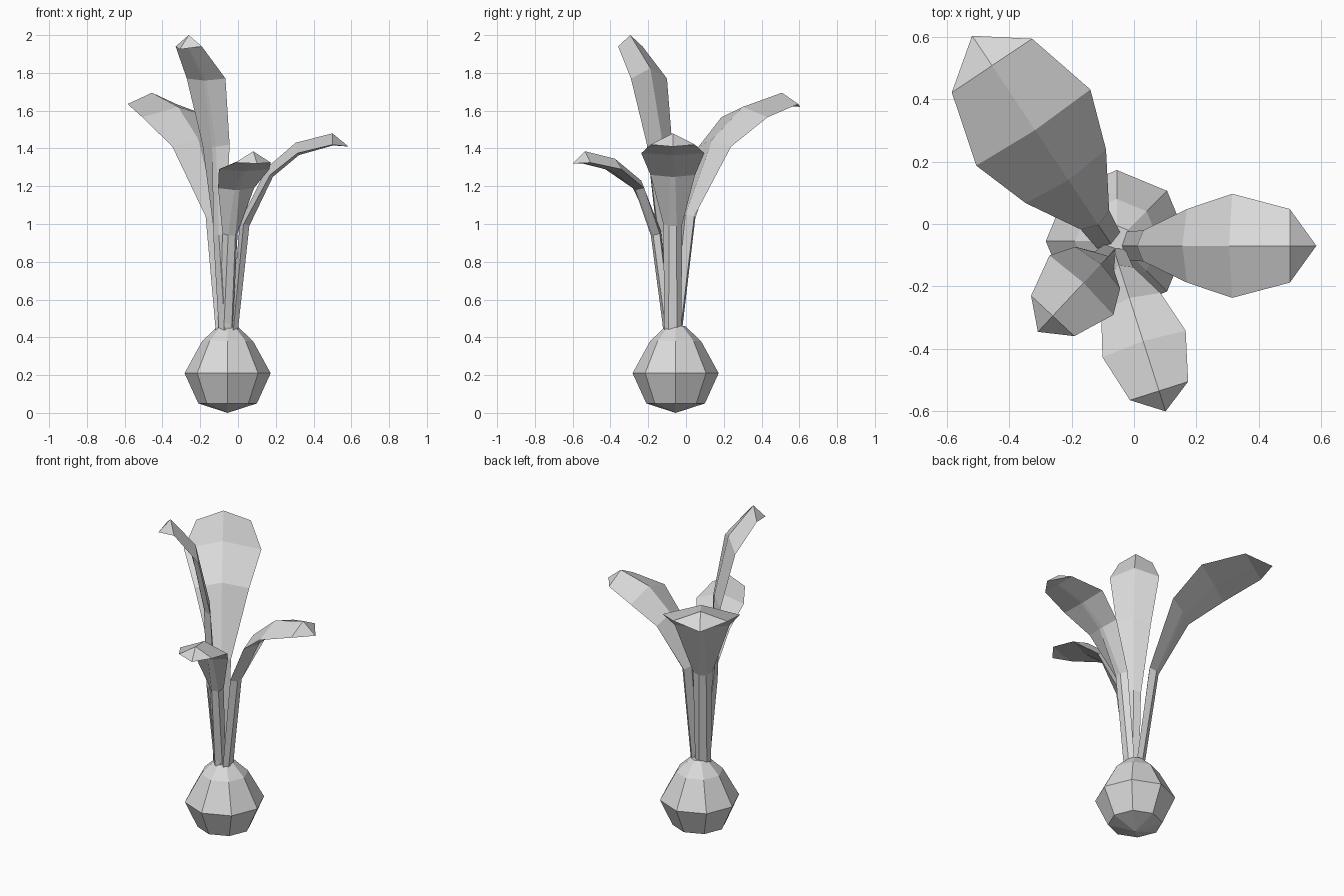
import bpy, bmesh
from math import radians, cos, sin, tau

cube = bpy.data.objects.get("Cube")
if cube:
    bpy.data.objects.remove(cube)

# Single pale grey material
grey = bpy.data.materials.new("pale_grey")
grey.use_nodes = True
grey.diffuse_color = (0.7, 0.7, 0.7, 1)
bsdf = grey.node_tree.nodes["Principled BSDF"]
bsdf.inputs["Base Color"].default_value = grey.diffuse_color
bsdf.inputs["Roughness"].default_value = 0.8


def finish(bm, name):
    bmesh.ops.recalc_face_normals(bm, faces=bm.faces)
    mesh = bpy.data.meshes.new(name)
    bm.to_mesh(mesh)
    bm.free()
    mesh.materials.append(grey)
    obj = bpy.data.objects.new(name, mesh)
    bpy.context.collection.objects.link(obj)


def bridge(bm, a, b):
    n = len(a)
    for i in range(n):
        j = (i + 1) % n
        bm.faces.new((a[i], a[j], b[j], b[i]))


def fan(bm, ring, tip):
    for i in range(len(ring)):
        bm.faces.new((ring[i], ring[(i + 1) % len(ring)], tip))


# Faceted bulb with a shallow point underneath
def make_bulb(cx, cy, profile, sides=8):
    bm = bmesh.new()
    rings = [[bm.verts.new((cx + r * cos(tau * i / sides), cy + r * sin(tau * i / sides), z))
              for i in range(sides)] for r, z in profile]
    for a, b in zip(rings, rings[1:]):
        bridge(bm, a, b)
    fan(bm, rings[0], bm.verts.new((cx, cy, 0)))
    bm.faces.new(rings[-1])
    finish(bm, "bulb")


# Shared along every leaf: ridge offset (out, up), rib offset (out, up), rib half width
SECTION = [
    (-0.015, 0, 0.025, 0, 0.022),
    (-0.02, 0.01, 0.03, -0.01, 0.02),
    (-0.015, 0.04, 0.015, -0.01, 0.014),
    (-0.01, 0.055, 0.008, -0.01, 0.009),
    (0, 0.06, 0.003, -0.004, 0.004),
]


# Leaf: flat underside with a tapering rib, ridged top, pointed end
def make_leaf(name, origin, angle, stations, tip):
    bm = bmesh.new()
    c, s = cos(radians(angle)), sin(radians(angle))

    def vert(out, side, z):
        return bm.verts.new((origin[0] + out * c - side * s, origin[1] + out * s + side * c, z))

    rings = []
    for (r, z, w), (to, tz, bo, bz, bw) in zip(stations, SECTION):
        rings.append([vert(r, w, z), vert(r + to, 0, z + tz), vert(r, -w, z),
                      vert(r + bo, -bw, z + bz), vert(r + bo, bw, z + bz)])
    for a, b in zip(rings, rings[1:]):
        bridge(bm, a, b)
    bm.faces.new(rings[0])
    fan(bm, rings[-1], vert(tip[0], 0, tip[1]))
    finish(bm, name)


make_bulb(-0.055, -0.055, [(0.155, 0.05), (0.228, 0.21), (0.135, 0.38), (0.05, 0.46)])

# Stations are (distance out, height, half width) from stalk foot to blade end
make_leaf("left_leaf", (-0.05, -0.07), 0,
          [(0.025, 0.44, 0.045), (0.08, 1.0, 0.05), (0.22, 1.26, 0.118),
           (0.365, 1.375, 0.167), (0.55, 1.42, 0.118)], (0.635, 1.41))
make_leaf("back_right_leaf", (-0.07, -0.07), 123.7,
          [(0.02, 0.44, 0.045), (0.1, 1.04, 0.055), (0.268, 1.41, 0.155),
           (0.456, 1.565, 0.22), (0.695, 1.635, 0.155)], (0.81, 1.62))
make_leaf("front_leaf", (-0.065, -0.08), -72.3,
          [(0.01, 0.44, 0.035), (0.075, 0.95, 0.042), (0.18, 1.19, 0.1),
           (0.32, 1.29, 0.14), (0.478, 1.325, 0.098)], (0.547, 1.32))
make_leaf("tall_leaf", (-0.065, -0.085), 227,
          [(0.005, 0.44, 0.035), (0.045, 0.95, 0.042), (0.075, 1.42, 0.098),
           (0.152, 1.77, 0.14), (0.287, 1.94, 0.095)], (0.357, 1.925))
